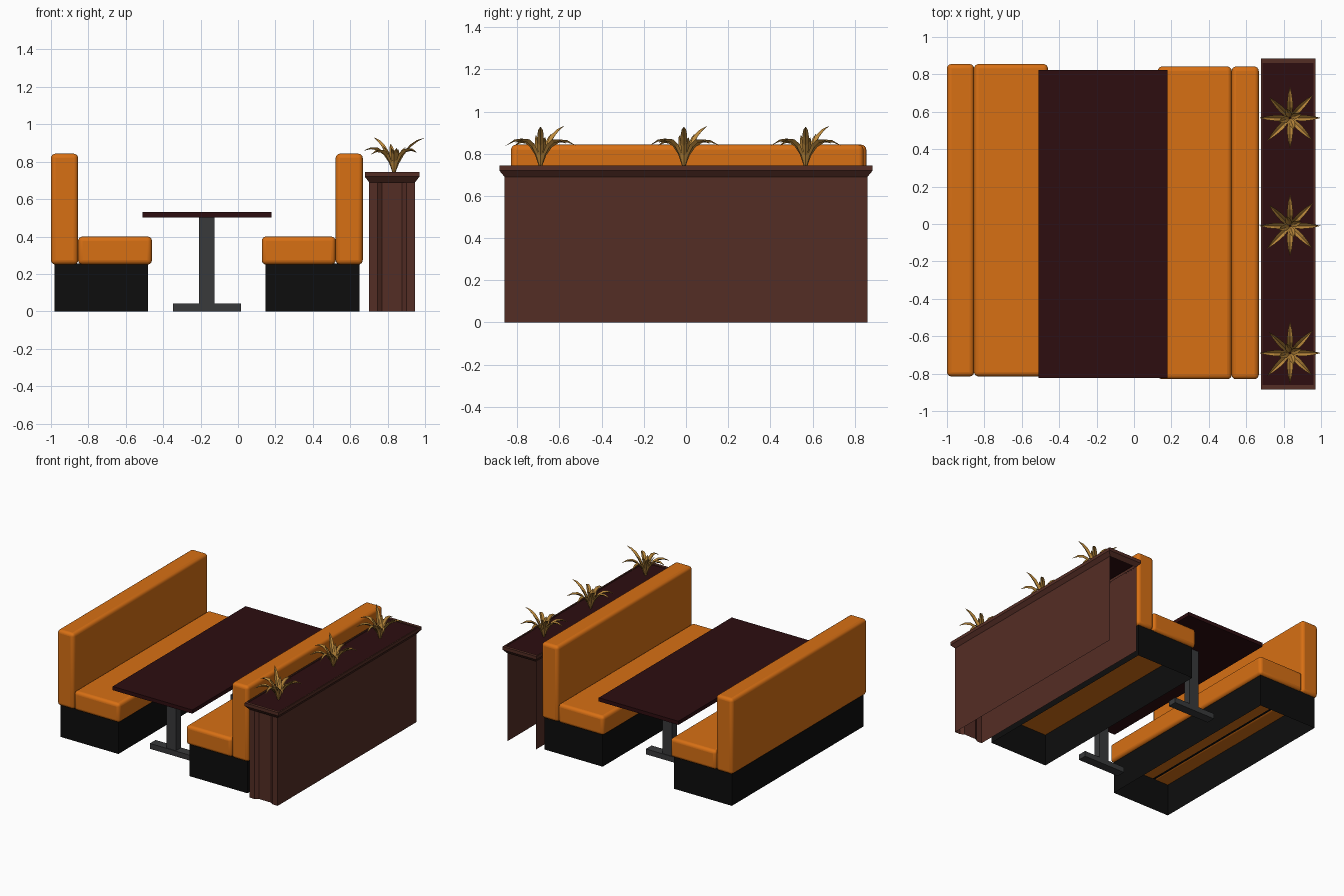
import bpy, bmesh, math
from mathutils import Vector

if "Cube" in bpy.data.objects:
    bpy.data.objects.remove(bpy.data.objects["Cube"])


def material(name, rgb):
    m = bpy.data.materials.new(name)
    m.diffuse_color = (*rgb, 1)
    m.use_nodes = True
    m.node_tree.nodes["Principled BSDF"].inputs["Base Color"].default_value = m.diffuse_color
    return m


ORANGE = material("orange upholstery", (0.68, 0.16, 0.007))
BLACK = material("black plinth", (0.004, 0.004, 0.004))
MAROON = material("dark maroon", (0.026, 0.004, 0.005))
BROWN = material("brown wood", (0.088, 0.026, 0.018))
GREY = material("dark grey metal", (0.04, 0.041, 0.043))
LEAF = material("ochre leaf", (0.50, 0.25, 0.045))


def finish(bm, name, mat, normals=True):
    if normals:
        bmesh.ops.recalc_face_normals(bm, faces=bm.faces)
    me = bpy.data.meshes.new(name)
    bm.to_mesh(me)
    bm.free()
    me.materials.append(mat)
    ob = bpy.data.objects.new(name, me)
    bpy.context.collection.objects.link(ob)
    return ob


def box_bm(x, y, z, open_dirs=()):
    """Box from (min, max) ranges; faces pointing along open_dirs are removed."""
    bm = bmesh.new()
    bmesh.ops.create_cube(bm, size=1)
    for v in bm.verts:
        v.co = [r[0] + (c + 0.5) * (r[1] - r[0]) for c, r in zip(v.co, (x, y, z))]
    bm.normal_update()
    gone = [f for f in bm.faces if any(f.normal.dot(Vector(d)) > 0.9 for d in open_dirs)]
    if gone:
        bmesh.ops.delete(bm, geom=gone, context='FACES')
    return bm


def box(name, mat, x, y, z, open_dirs=()):
    return finish(box_bm(x, y, z, open_dirs), name, mat, not open_dirs)


def cushion(name, x, y, z):
    ob = box(name, ORANGE, x, y, z)
    bev = ob.modifiers.new("soft edges", 'BEVEL')
    bev.width = 0.024
    bev.segments = 4
    bpy.context.view_layer.objects.active = ob
    ob.select_set(True)
    bpy.ops.object.shade_smooth_by_angle(angle=math.radians(40))
    ob.select_set(False)


# Benches: plinth open underneath, seat and backrest cushions
def bench(side, outer, direction, y0, y1):
    def span(a, b):
        return tuple(sorted((outer + direction * a, outer + direction * b)))
    box(side + "_bench_plinth", BLACK, span(0.018, 0.52), (y0 + 0.02, y1 - 0.02),
        (0, 0.255), [(0, 0, -1)])
    cushion(side + "_seat", span(0.145, 0.54), (y0, y1), (0.25, 0.40))
    cushion(side + "_backrest", span(0, 0.145), (y0, y1), (0.25, 0.843))


bench("left", -1.0, 1, -0.815, 0.855)
bench("right", 0.667, -1, -0.83, 0.842)

# Table with two pedestal legs
box("table_top", MAROON, (-0.51, 0.18), (-0.823, 0.823), (0.503, 0.532))
for tag, y in (("front", -0.56), ("back", 0.44)):
    box(tag + "_table_foot", GREY, (-0.347, 0.015), (y - 0.035, y + 0.035), (0, 0.042))
    box(tag + "_table_post", GREY, (-0.208, -0.125), (y - 0.03, y + 0.03), (0.042, 0.503))

# Planter body: open at bottom, top and back, sunken panel on the front
bm = box_bm((0.70, 0.946), (-0.86, 0.86), (0, 0.70), [(0, 0, 1), (0, 0, -1), (0, 1, 0)])
front = [f for f in bm.faces if f.normal.y < -0.9]
bmesh.ops.inset_region(bm, faces=front, thickness=0.045)
bmesh.ops.inset_region(bm, faces=front, thickness=0.025, depth=-0.018)
finish(bm, "planter_body", BROWN, False)

# Planter rim: rectangular rings lofted into a flared moulding
CX = 0.824
bm = bmesh.new()
rings = []
for hx, hy, z in ((0.123, 0.86, 0.69), (0.146, 0.885, 0.72), (0.146, 0.885, 0.745),
                  (0.136, 0.862, 0.745), (0.136, 0.862, 0.73)):
    rings.append([bm.verts.new((CX + sx * hx, sy * hy, z))
                  for sx, sy in ((-1, -1), (1, -1), (1, 1), (-1, 1))])
for lo, hi in zip(rings, rings[1:]):
    for i in range(4):
        j = (i + 1) % 4
        bm.faces.new((lo[i], lo[j], hi[j], hi[i]))
finish(bm, "planter_rim", BROWN, False)

# Dark planting surface
box("planter_soil", MAROON, (CX - 0.136, CX + 0.136), (-0.862, 0.862), (0.728, 0.738))

# Plants: arching folded leaves given as (azimuth, reach, tip height, peak height)
LEAVES = [(0, 0.16, 0.19, 0.16), (45, 0.17, 0.11, 0.17), (90, 0.165, 0.10, 0.18),
          (135, 0.155, 0.195, 0.15), (180, 0.16, 0.12, 0.18), (225, 0.17, 0.10, 0.17),
          (270, 0.16, 0.10, 0.19), (315, 0.165, 0.115, 0.17),
          (20, 0.06, 0.14, 0.10), (110, 0.05, 0.16, 0.10),
          (200, 0.06, 0.15, 0.10), (290, 0.06, 0.13, 0.10)]
WIDTHS = (0.007, 0.012, 0.016, 0.015, 0.010, 0.0)


def plant(name, cx, cy, cz):
    bm = bmesh.new()
    for az, reach, tip, peak in LEAVES:
        a = math.radians(az)
        out = Vector((math.cos(a), math.sin(a), 0))
        side = Vector((-out.y, out.x, 0))
        prev = None
        for i, w in enumerate(WIDTHS):
            t = i / (len(WIDTHS) - 1)
            r = 0.005 + 2 * t * (1 - t) * reach * 0.3 + t * t * reach
            h = 2 * t * (1 - t) * peak + t * t * tip
            mid = Vector((cx, cy, cz + h)) + out * r
            fold = Vector((0, 0, w * 0.5))
            if w:
                row = [bm.verts.new(p) for p in
                       (mid - side * w + fold, mid - fold, mid + side * w + fold)]
            else:
                row = [bm.verts.new(mid)] * 3
            if prev:
                for k in (0, 1):
                    quad = (prev[k], row[k], row[k + 1], prev[k + 1])
                    bm.faces.new(list(dict.fromkeys(quad)))
            prev = row
    bm.normal_update()
    bmesh.ops.reverse_faces(bm, faces=[f for f in bm.faces if f.normal.z < 0])
    finish(bm, name, LEAF, False)


for tag, y in (("front", -0.69), ("middle", -0.01), ("back", 0.567)):
    plant(tag + "_plant", 0.834, y, 0.738)
